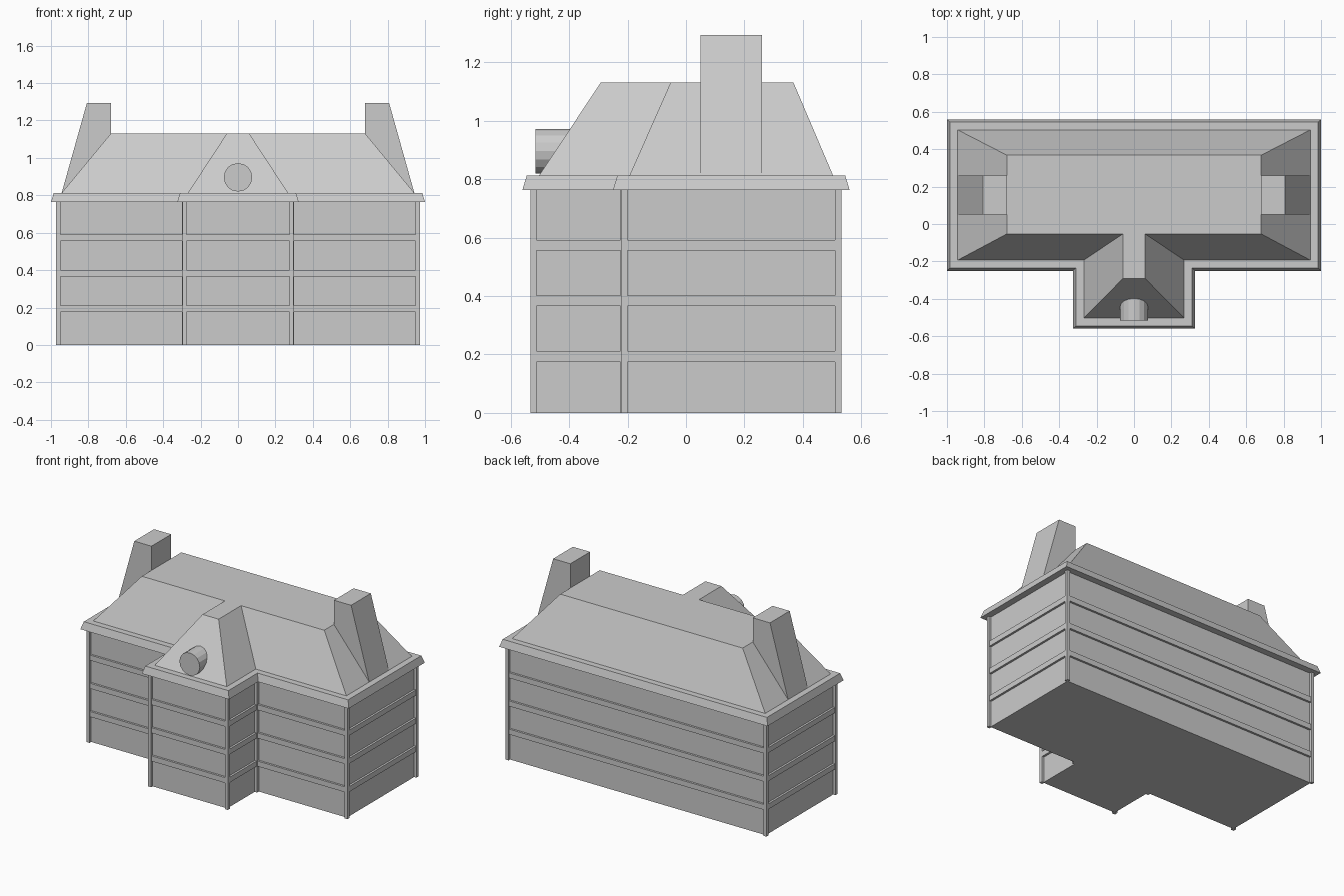
import bpy, bmesh
from math import pi
from mathutils import Matrix

if "Cube" in bpy.data.objects:
    bpy.data.objects.remove(bpy.data.objects["Cube"])


def finish(bm, name):
    bmesh.ops.recalc_face_normals(bm, faces=bm.faces)
    me = bpy.data.meshes.new(name)
    bm.to_mesh(me)
    bm.free()
    ob = bpy.data.objects.new(name, me)
    bpy.context.collection.objects.link(ob)
    return ob


def t_plan(x, yb, yi, xw, yf):
    """T-shaped outline: main block plus projecting front wing."""
    return [(-x, yb), (-x, yi), (-xw, yi), (-xw, yf),
            (xw, yf), (xw, yi), (x, yi), (x, yb)]


def inset(d):
    return t_plan(0.97 - d, 0.53 - d, -0.22 + d, 0.295 - d, -0.53 + d)


def loft(name, rings):
    """Skin a stack of (outline, z) rings and cap both ends."""
    bm = bmesh.new()
    loops = [[bm.verts.new((x, y, z)) for x, y in pts] for pts, z in rings]
    n = len(loops[0])
    for a, b in zip(loops, loops[1:]):
        for i in range(n):
            j = (i + 1) % n
            bm.faces.new((a[i], a[j], b[j], b[i]))
    bm.faces.new(loops[0])
    bm.faces.new(loops[-1])
    return finish(bm, name)


def rect(x0, x1, y0, y1):
    return [(x0, y0), (x1, y0), (x1, y1), (x0, y1)]


# walls: recessed storeys separated by raised bands
R = 0.014
rings = [(inset(R), 0)]
for z in (0.175, 0.365, 0.555):
    rings += [(inset(R), z), (inset(0), z),
              (inset(0), z + 0.036), (inset(R), z + 0.036)]
rings.append((inset(R), 0.765))
loft("walls", rings)

# corner posts, outer and inner
W = 0.022
for s, side in ((-1, "left"), (1, "right")):
    for x, y, sy, part in ((0.972, 0.532, -1, "back"), (0.972, -0.223, 1, "front"),
                           (0.297, -0.533, 1, "wing"), (0.299, -0.224, 1, "inner")):
        xs = sorted((s * x, s * (x - W)))
        ys = sorted((y, y + sy * W))
        p = rect(*xs, *ys)
        loft(f"{part}_post_{side}", [(p, 0), (p, 0.765)])

# cornice with sloping face
loft("cornice", [(inset(-0.03), 0.763), (inset(-0.015), 0.812)])

# hipped roof with flat top
loft("roof", [(inset(0.026), 0.811),
              (t_plan(0.68, 0.368, -0.053, 0.06, -0.292), 1.13)])

# chimneys: upright inside, battered outside
for s, side in ((-1, "left"), (1, "right")):
    loft(f"chimney_{side}",
         [(rect(*sorted((s * 0.68, s * 0.943)), 0.05, 0.26), 0.812),
          (rect(*sorted((s * 0.68, s * 0.808)), 0.05, 0.26), 1.293)])

# round attic window on the wing
bm = bmesh.new()
bmesh.ops.create_cone(bm, cap_ends=True, segments=16, radius1=0.076, radius2=0.076,
                      depth=0.12,
                      matrix=Matrix.Translation((0, -0.455, 0.896)) @ Matrix.Rotation(pi / 2, 4, 'X'))
finish(bm, "round_window")
